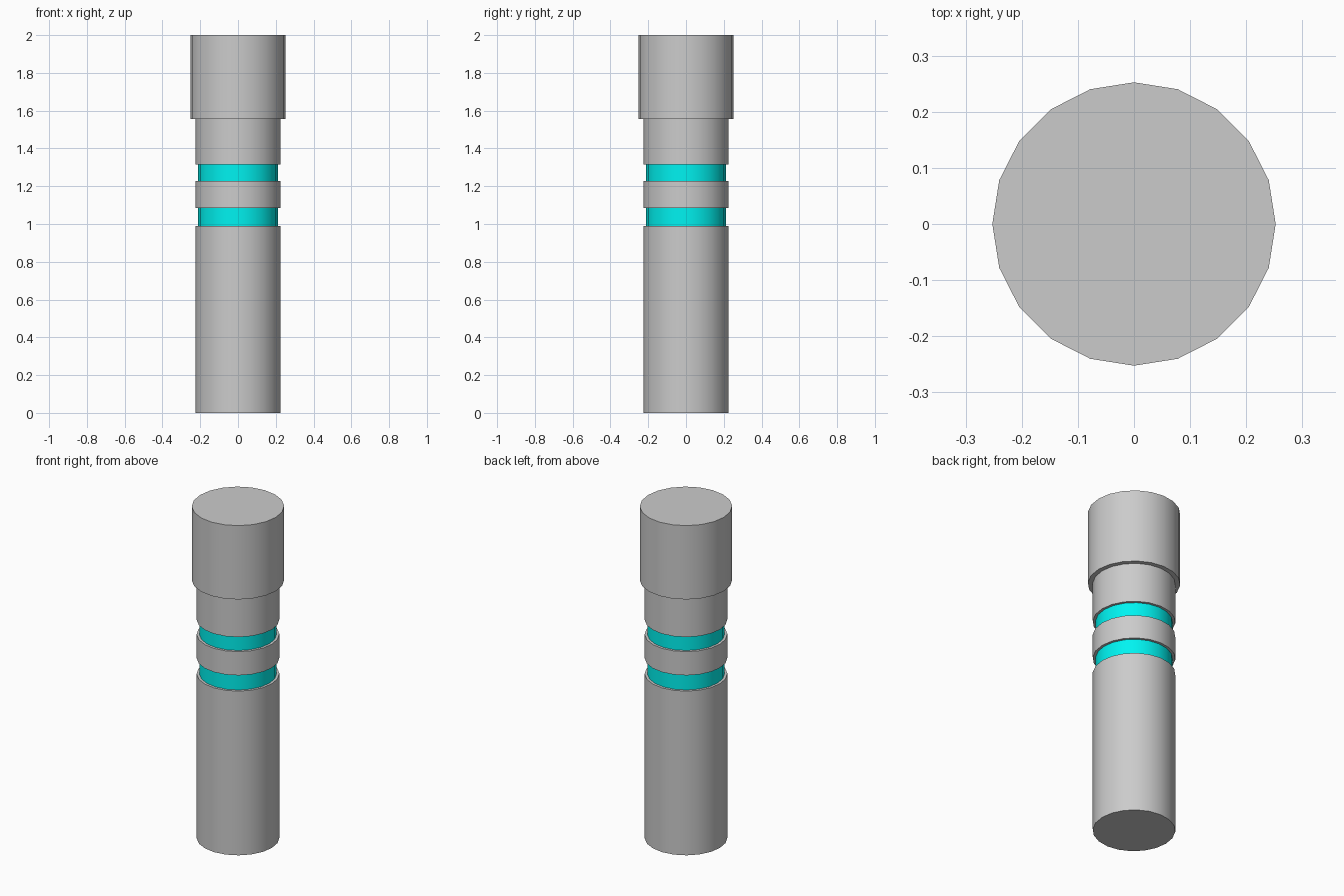
import bpy
import math

if "Cube" in bpy.data.objects:
    bpy.data.objects.remove(bpy.data.objects["Cube"])

SIDES = 20
R_CAP, R_BODY, R_BAND = 0.2525, 0.226, 0.211

cyan = bpy.data.materials.new("cyan")
cyan.diffuse_color = (0.0, 0.9, 0.88, 1)
cyan.use_nodes = True
cyan.node_tree.nodes["Principled BSDF"].inputs["Base Color"].default_value = cyan.diffuse_color


def lathe(name, profile, mat=None):
    """Revolve (radius, z) points, bottom to top; radius 0 ends become flat caps."""
    verts, faces, rings = [], [], []
    cap_bottom, cap_top = profile[0][0] == 0, profile[-1][0] == 0
    for r, z in [p for p in profile if p[0] > 0]:
        rings.append(range(len(verts), len(verts) + SIDES))
        for i in range(SIDES):
            a = 2 * math.pi * i / SIDES
            verts.append((r * math.cos(a), r * math.sin(a), z))
    for lo, hi in zip(rings, rings[1:]):
        for i in range(SIDES):
            j = (i + 1) % SIDES
            faces.append((lo[i], lo[j], hi[j], hi[i]))
    if cap_bottom:
        faces.append(tuple(reversed(rings[0])))
    if cap_top:
        faces.append(tuple(rings[-1]))
    mesh = bpy.data.meshes.new(name)
    mesh.from_pydata(verts, [], faces)
    obj = bpy.data.objects.new(name, mesh)
    bpy.context.collection.objects.link(obj)
    if mat:
        mesh.materials.append(mat)
    bpy.ops.object.select_all(action='DESELECT')
    obj.select_set(True)
    bpy.context.view_layer.objects.active = obj
    bpy.ops.object.shade_smooth_by_angle(angle=math.radians(30))
    return obj


# Long grip with the ledge of the lower groove
lathe("lower_body", [(0, 0), (R_BODY, 0), (R_BODY, 0.99), (R_BAND, 0.99)])
# Recessed coloured bands
lathe("lower_band", [(R_BAND, 0.99), (R_BAND, 1.085)], cyan)
lathe("upper_band", [(R_BAND, 1.228), (R_BAND, 1.316)], cyan)
# Collar between the bands
lathe("middle_collar", [(R_BAND, 1.085), (R_BODY, 1.085), (R_BODY, 1.228), (R_BAND, 1.228)])
# Neck under the cap
lathe("neck", [(R_BAND, 1.316), (R_BODY, 1.316), (R_BODY, 1.555)])
# Wider cap
lathe("cap", [(R_BODY, 1.555), (R_CAP, 1.555), (R_CAP, 2.0), (0, 2.0)])
